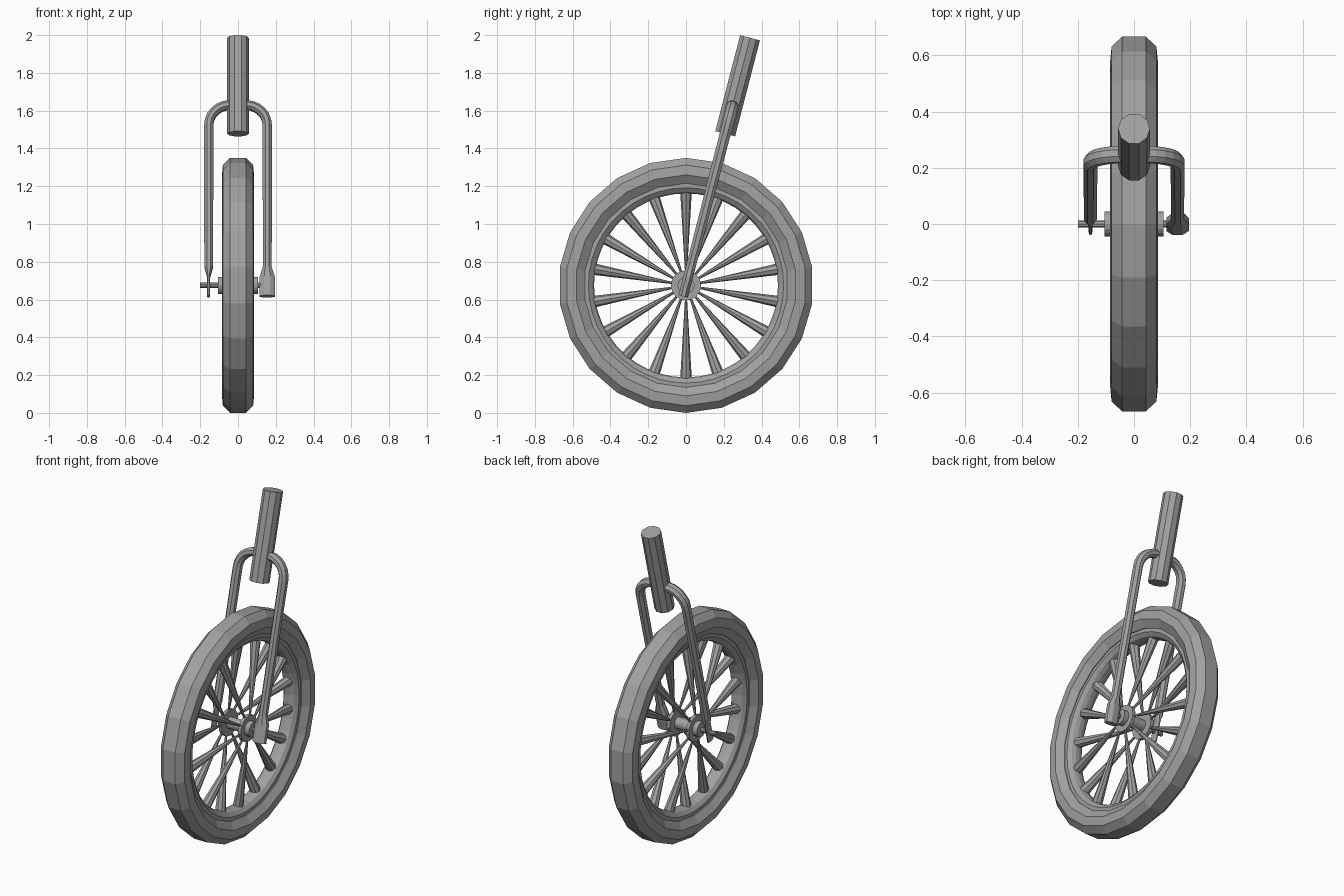
import bpy, bmesh
from math import sin, cos, pi, radians
from mathutils import Matrix, Vector

cube = bpy.data.objects.get("Cube")
if cube:
    bpy.data.objects.remove(cube)

gray = bpy.data.materials.new("mid_gray")
gray.use_nodes = True
gray.diffuse_color = (0.36, 0.36, 0.36, 1)
gray.node_tree.nodes["Principled BSDF"].inputs["Base Color"].default_value = (0.36, 0.36, 0.36, 1)

HUB = Matrix.Translation((0, 0, 0.675))
TILT = HUB @ Matrix.Rotation(radians(-14.5), 4, "X")


def finish(name, bm, matrix):
    bmesh.ops.recalc_face_normals(bm, faces=bm.faces)
    bm.transform(matrix)
    mesh = bpy.data.meshes.new(name)
    bm.to_mesh(mesh)
    bm.free()
    mesh.materials.append(gray)
    obj = bpy.data.objects.new(name, mesh)
    bpy.context.collection.objects.link(obj)


def skin(bm, rings, loop=False, caps=True):
    """Bridge a list of equal rings of points."""
    rows = [[bm.verts.new(p) for p in ring] for ring in rings]
    pairs = list(zip(rows, rows[1:])) + ([(rows[-1], rows[0])] if loop else [])
    n = len(rows[0])
    for a, b in pairs:
        for i in range(n):
            j = (i + 1) % n
            bm.faces.new((a[i], a[j], b[j], b[i]))
    if caps and not loop:
        bm.faces.new(rows[0])
        bm.faces.new(rows[-1])


def lathe(name, profile, sides, loop=False):
    """Turn (radius, x) points around the wheel axis."""
    bm = bmesh.new()
    turns = [2 * pi * i / sides for i in range(sides)]
    skin(bm, [[(x, r * sin(a), r * cos(a)) for a in turns] for r, x in profile], loop)
    finish(name, bm, HUB)


def mirrored(half):
    """Complete a symmetric profile across x = 0."""
    return half + [(r, -x) for r, x in reversed(half)]


# Wheel
lathe("tire", mirrored([(0.675, 0.042), (0.637, 0.08), (0.585, 0.085), (0.54, 0.055)][::-1]), 22, True)
lathe("rim", mirrored([(0.55, 0.05), (0.517, 0.052), (0.495, 0.035), (0.487, 0.012)]), 44, True)
lathe("hub", mirrored([(0.045, 0.105), (0.045, 0.075), (0.08, 0.075), (0.08, 0.055), (0.035, 0.055)]), 16)
lathe("axle", [(0.014, -0.2), (0.014, 0.16)], 10)

# Tapered spokes alternating between the two hub flanges
bm = bmesh.new()
for i in range(18):
    a = 2 * pi * i / 18
    out = Vector((0, sin(a), cos(a)))
    side = Vector((0, cos(a), -sin(a)))
    x = 0.065 if i % 2 else -0.065
    rings = []
    for r, px, size in ((0.06, x, 0.005), (0.5, 0, 0.031)):
        center = out * r + Vector((px, 0, 0))
        rings.append([center + side * size * cos(k * pi / 4) + Vector((size * sin(k * pi / 4), 0, 0))
                      for k in range(8)])
    skin(bm, rings)
finish("spokes", bm, HUB)

# Steerer tube
bm = bmesh.new()
skin(bm, [[(0.057 * cos(2 * pi * k / 10), 0.057 * sin(2 * pi * k / 10), s) for k in range(10)]
          for s in (0.829, 1.354)])
finish("steerer_tube", bm, TILT)


def fork_leg(name, sign, tip_x, tip_y):
    """Oval tube from the dropout up and over the arch to the steerer."""
    # Each entry: x, height, direction angle, half width across, half depth
    path = [(0.155, -0.06, 0, tip_x, tip_y), (0.155, 0.045, 0, tip_x, tip_y),
            (0.155, 0.1, 0, 0.024, 0.026)]
    for i in range(7):
        t = pi / 2 * i / 6
        path.append((0.045 + 0.11 * cos(t), 0.875 + 0.11 * sin(t), t, 0.025, 0.03))
    path.append((0, 0.985, pi / 2, 0.025, 0.03))
    rings = []
    for x, s, t, wide, deep in path:
        ring = []
        for k in range(8):
            a = 2 * pi * (k + 0.5) / 8
            u, v = 1.06 * wide * cos(a), 1.06 * deep * sin(a)
            ring.append((sign * (x + u * cos(t)), v, s + u * sin(t)))
        rings.append(ring)
    bm = bmesh.new()
    skin(bm, rings)
    finish(name, bm, TILT)


fork_leg("left_fork_leg", 1, 0.041, 0.026)
fork_leg("right_fork_leg", -1, 0.008, 0.026)
